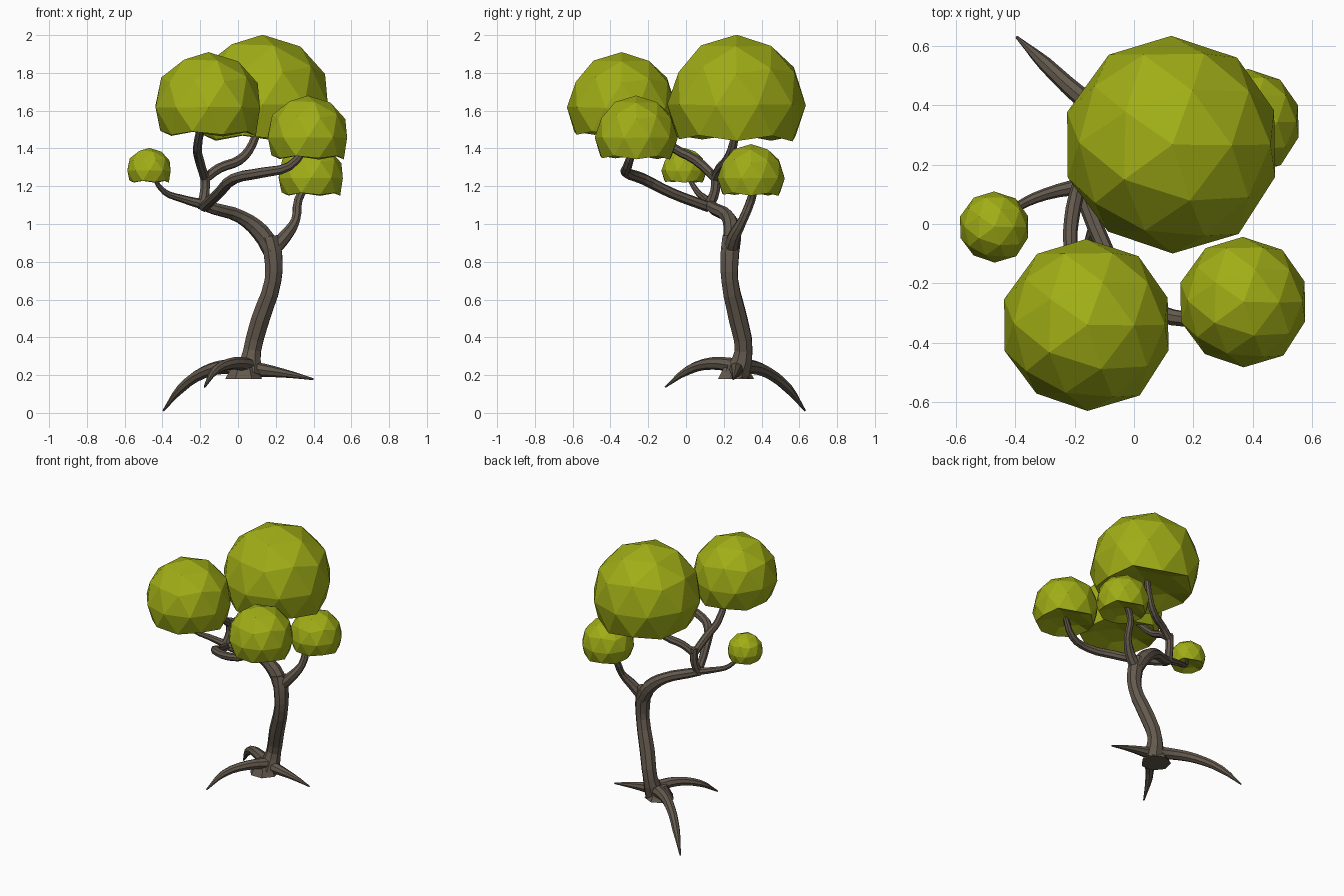
import bpy, bmesh, random
from mathutils import Vector

random.seed(4)


def material(name, color):
    m = bpy.data.materials.new(name)
    m.diffuse_color = (*color, 1)
    return m


bark = material("bark", (0.125, 0.10, 0.075))
leaf = material("leaf", (0.35, 0.42, 0.008))


def limb(name, points):
    """Faceted tapering tube through (x, y, z, radius) points."""
    cu = bpy.data.curves.new(name, 'CURVE')
    cu.dimensions = '3D'
    cu.resolution_u = 3
    cu.bevel_depth = 1.0
    cu.bevel_resolution = 2
    cu.use_fill_caps = True
    sp = cu.splines.new('BEZIER')
    sp.use_smooth = False
    sp.bezier_points.add(len(points) - 1)
    for bp, (x, y, z, r) in zip(sp.bezier_points, points):
        bp.co = (x, y, z)
        bp.radius = r
        bp.handle_left_type = bp.handle_right_type = 'AUTO'
    cu.materials.append(bark)
    ob = bpy.data.objects.new(name, cu)
    bpy.context.collection.objects.link(ob)
    bpy.ops.object.select_all(action='DESELECT')
    ob.select_set(True)
    bpy.context.view_layer.objects.active = ob
    bpy.ops.object.convert(target='MESH')


def mesh_object(name, bm, mat):
    me = bpy.data.meshes.new(name)
    bm.to_mesh(me)
    bm.free()
    me.materials.append(mat)
    ob = bpy.data.objects.new(name, me)
    bpy.context.collection.objects.link(ob)
    return ob


# Trunk
limb("trunk", [(0.06, 0.27, 0.20, 0.07), (0.075, 0.305, 0.33, 0.05),
               (0.12, 0.275, 0.50, 0.052), (0.185, 0.232, 0.70, 0.047),
               (0.185, 0.232, 0.84, 0.052), (0.165, 0.24, 0.93, 0.05)])

# Root flare tying the roots together
bm = bmesh.new()
bmesh.ops.create_cone(bm, cap_ends=True, segments=7, radius1=0.10, radius2=0.05, depth=0.09)
bmesh.ops.translate(bm, verts=bm.verts, vec=(0.03, 0.26, 0.225))
mesh_object("root_flare", bm, bark)

# Roots
limb("root_back_left", [(0.06, 0.28, 0.24, 0.045), (-0.06, 0.34, 0.245, 0.038),
                        (-0.18, 0.43, 0.215, 0.032), (-0.30, 0.54, 0.13, 0.025),
                        (-0.395, 0.63, 0.012, 0.005)])
limb("root_right", [(0.05, 0.27, 0.235, 0.045), (0.14, 0.265, 0.225, 0.035),
                    (0.27, 0.26, 0.205, 0.02), (0.40, 0.25, 0.178, 0.005)])
limb("root_front_left", [(0.06, 0.26, 0.25, 0.04), (-0.02, 0.14, 0.262, 0.033),
                         (-0.12, 0.01, 0.225, 0.024), (-0.177, -0.11, 0.137, 0.005)])

# Main branches from the fork
limb("branch_right", [(0.18, 0.235, 0.86, 0.04), (0.25, 0.255, 0.935, 0.035),
                      (0.305, 0.30, 1.02, 0.025), (0.32, 0.345, 1.13, 0.024),
                      (0.38, 0.37, 1.23, 0.02)])
limb("branch_left", [(0.185, 0.233, 0.85, 0.05), (0.12, 0.245, 0.955, 0.048),
                     (0.01, 0.22, 1.04, 0.036), (-0.12, 0.15, 1.08, 0.033),
                     (-0.20, 0.12, 1.105, 0.028)])

# Secondary branches carrying the canopies
limb("branch_small_canopy", [(-0.17, 0.13, 1.10, 0.028), (-0.30, 0.10, 1.135, 0.02),
                             (-0.39, 0.06, 1.17, 0.016), (-0.46, 0.0, 1.27, 0.010)])
limb("branch_up", [(-0.19, 0.12, 1.09, 0.03), (-0.175, 0.155, 1.18, 0.027),
                   (-0.175, 0.155, 1.28, 0.027)])
limb("branch_front_canopy", [(-0.175, 0.16, 1.24, 0.025), (-0.205, 0.05, 1.34, 0.026),
                             (-0.215, -0.06, 1.40, 0.024), (-0.19, -0.20, 1.54, 0.02)])
limb("branch_big_canopy", [(-0.175, 0.155, 1.24, 0.026), (-0.10, 0.18, 1.295, 0.026),
                           (0.01, 0.22, 1.34, 0.026), (0.075, 0.25, 1.42, 0.024),
                           (0.115, 0.27, 1.55, 0.02)])
limb("branch_right_canopy", [(-0.18, 0.12, 1.09, 0.028), (-0.10, -0.08, 1.165, 0.028),
                             (-0.02, -0.23, 1.24, 0.03), (0.13, -0.315, 1.272, 0.028),
                             (0.27, -0.31, 1.305, 0.024), (0.37, -0.27, 1.42, 0.018)])

# Canopies: low-poly balls with the underside pushed up, all sharing one shape
shape = bmesh.new()
bmesh.ops.create_icosphere(shape, subdivisions=2, radius=1)
for v in shape.verts:
    if v.co.z < -0.9:
        v.co.z = -0.28
    elif v.co.z < -0.7:
        v.co.z = -0.36
    elif v.co.z < 0.9:
        v.co += Vector([random.uniform(-0.02, 0.02) for _ in range(3)])

for name, centre, r in [("big_canopy", (0.13, 0.268, 1.635), 0.367),
                        ("front_canopy", (-0.157, -0.34, 1.62), 0.29),
                        ("right_canopy", (0.37, -0.263, 1.46), 0.22),
                        ("back_right_canopy", (0.387, 0.345, 1.245), 0.178),
                        ("small_canopy", (-0.47, -0.01, 1.283), 0.12)]:
    ob = mesh_object(name, shape.copy(), leaf)
    ob.location = centre
    ob.scale = (r, r, r)
shape.free()
